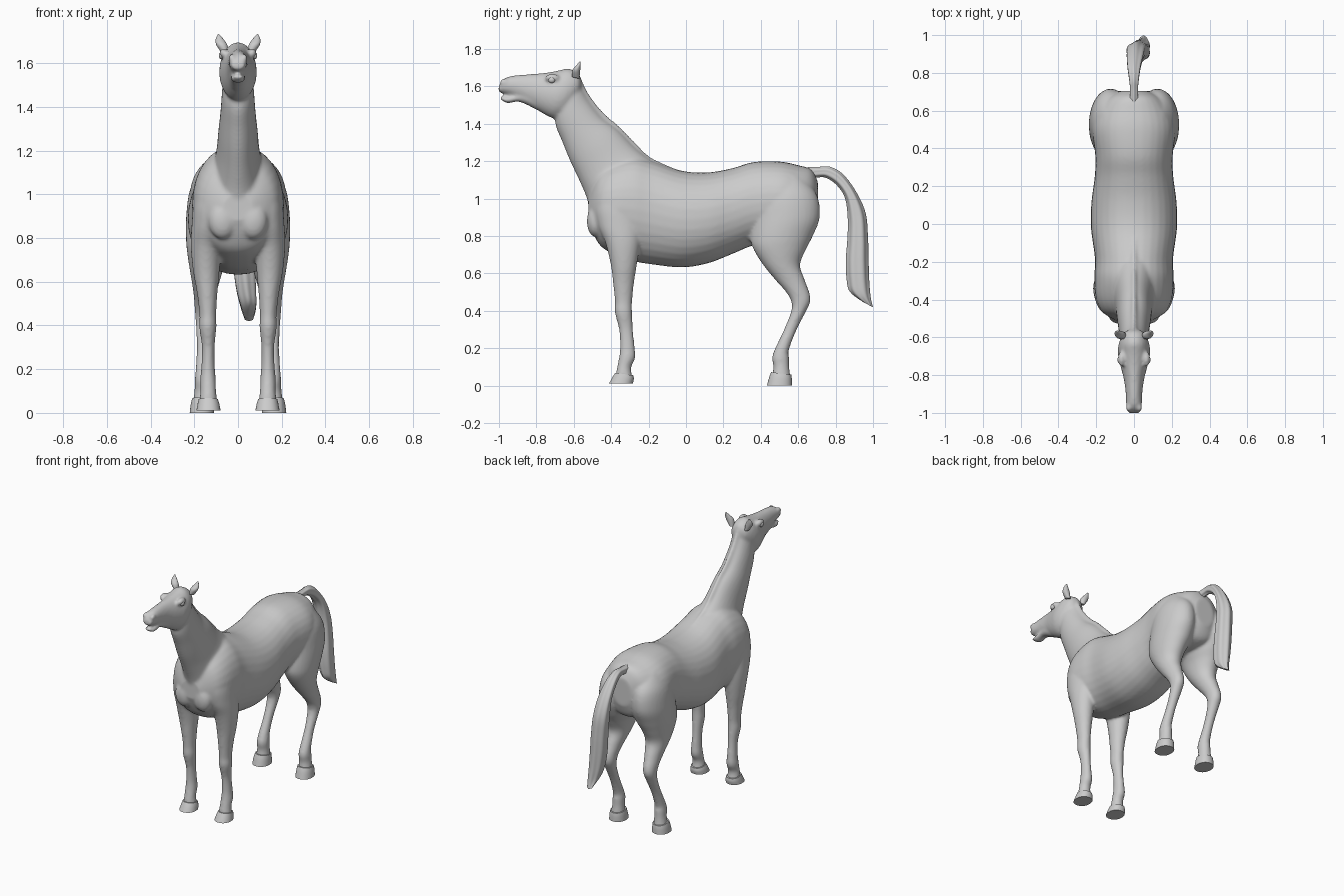
import bpy, bmesh
from math import sin, cos, pi, copysign
from mathutils import Vector, Matrix


def catmull(p0, p1, p2, p3, t):
    return [0.5 * (2*b + (c-a)*t + (2*a-5*b+4*c-d)*t*t + (3*b-a-3*c+d)*t**3)
            for a, b, c, d in zip(p0, p1, p2, p3)]


def loft(bm, secs, side=1, power=2.0, ripple=0.0, sub=5, n=32):
    """Closed skin through sections (y, z of one edge, y, z of other edge, half width, x)."""
    secs = [(list(s) + [0.0])[:6] for s in secs]
    last = len(secs) - 1
    stations = []
    for i in range(last):
        for k in range(sub):
            stations.append(catmull(secs[max(i-1, 0)], secs[i], secs[i+1],
                                    secs[min(i+2, last)], k / sub))
    stations.append(secs[last])
    rings = []
    for ay, az, by, bz, w, x in stations:
        ring = []
        for j in range(n):
            a = 2 * pi * j / n
            r = 1 + ripple * cos(6 * a)
            c = copysign(abs(cos(a)) ** (2 / power), cos(a)) * r
            s = copysign(abs(sin(a)) ** (2 / power), sin(a)) * r
            ring.append(bm.verts.new((side * (x + w * s),
                                      (ay+by)/2 + c*(by-ay)/2,
                                      (az+bz)/2 + c*(bz-az)/2)))
        rings.append(ring)
    faces = [bm.faces.new(rings[0]), bm.faces.new(rings[-1][::-1])]
    for r, q in zip(rings, rings[1:]):
        for j in range(n):
            faces.append(bm.faces.new((r[j], q[j], q[(j+1) % n], r[(j+1) % n])))
    bmesh.ops.recalc_face_normals(bm, faces=faces)


def finish(bm, name, angle=0.7):
    me = bpy.data.meshes.new(name)
    bm.to_mesh(me)
    bm.free()
    ob = bpy.data.objects.new(name, me)
    bpy.context.collection.objects.link(ob)
    bpy.ops.object.select_all(action='DESELECT')
    ob.select_set(True)
    bpy.context.view_layer.objects.active = ob
    bpy.ops.object.shade_smooth_by_angle(angle=angle)
    return ob


def ball(bm, loc, size):
    m = Matrix.Translation(Vector(loc)) @ Matrix.Diagonal((*size, 1))
    bmesh.ops.create_uvsphere(bm, u_segments=20, v_segments=12, radius=1, matrix=m)


# Sections: bottom edge to top edge for the trunk and head, front to back elsewhere
torso = [(-.522, .88, -.522, 1.0, .07), (-.49, .80, -.49, 1.10, .135),
         (-.45, .74, -.45, 1.16, .18), (-.38, .70, -.38, 1.20, .205),
         (-.28, .665, -.28, 1.225, .21), (-.18, .648, -.18, 1.20, .207),
         (-.02, .632, -.02, 1.148, .228), (.12, .655, .12, 1.14, .225),
         (.25, .705, .25, 1.163, .208), (.36, .75, .36, 1.195, .205),
         (.50, .78, .50, 1.198, .22), (.60, .79, .60, 1.178, .195),
         (.67, .82, .67, 1.155, .14), (.705, .90, .705, 1.09, .07)]
neck = [(-.50, .88, -.12, 1.165, .15), (-.53, 1.0, -.19, 1.21, .122),
        (-.572, 1.10, -.27, 1.275, .10), (-.622, 1.206, -.36, 1.367, .09),
        (-.66, 1.30, -.445, 1.435, .081), (-.695, 1.385, -.52, 1.53, .074),
        (-.70, 1.45, -.56, 1.605, .068), (-.69, 1.52, -.58, 1.655, .055)]
mane = [(-.14, 1.12, -.06, 1.16, .02), (-.26, 1.20, -.19, 1.222, .017),
        (-.34, 1.25, -.265, 1.293, .017), (-.43, 1.33, -.352, 1.383, .017),
        (-.50, 1.41, -.435, 1.455, .017), (-.57, 1.51, -.508, 1.542, .018),
        (-.60, 1.59, -.548, 1.615, .018), (-.61, 1.65, -.57, 1.665, .018)]
head = [(-1.003, 1.57, -1.0, 1.608, .028), (-.972, 1.56, -.962, 1.647, .041),
        (-.91, 1.54, -.90, 1.660, .043), (-.83, 1.498, -.82, 1.666, .053),
        (-.76, 1.452, -.74, 1.674, .072), (-.70, 1.428, -.68, 1.685, .085),
        (-.64, 1.45, -.63, 1.695, .081), (-.585, 1.53, -.58, 1.672, .06),
        (-.56, 1.56, -.56, 1.64, .03)]
lower_lip = [(-.995, 1.533, -.993, 1.546, .022), (-.955, 1.510, -.955, 1.545, .034),
             (-.89, 1.517, -.88, 1.56, .035), (-.80, 1.475, -.79, 1.58, .045)]
foreleg = [(-.40, 1.12, -.25, 1.12, .04, .12), (-.48, .98, -.25, .98, .075, .125),
           (-.47, .86, -.235, .86, .075, .137), (-.43, .76, -.245, .76, .07, .146),
           (-.402, .645, -.263, .645, .06, .145), (-.39, .55, -.278, .55, .047, .141),
           (-.38, .45, -.288, .45, .038, .138), (-.38, .39, -.288, .39, .039, .138),
           (-.358, .30, -.284, .30, .029, .136), (-.352, .21, -.275, .21, .031, .137),
           (-.358, .15, -.271, .15, .036, .137), (-.368, .10, -.293, .095, .036, .136),
           (-.377, .05, -.285, .04, .043, .136)]
hindleg = [(.42, 1.12, .62, 1.12, .06, .11), (.375, 1.02, .70, 1.02, .1, .12),
           (.36, .90, .715, .90, .112, .125), (.345, .80, .678, .80, .11, .128),
           (.358, .735, .64, .725, .092, .14), (.413, .645, .61, .645, .074, .145),
           (.478, .565, .635, .565, .056, .15), (.535, .50, .662, .49, .045, .154),
           (.562, .45, .664, .445, .041, .155), (.563, .40, .638, .39, .036, .156),
           (.524, .30, .588, .29, .03, .158), (.477, .20, .550, .19, .034, .16),
           (.46, .15, .551, .15, .038, .16), (.467, .10, .552, .10, .038, .161),
           (.46, .05, .56, .04, .045, .163)]

# Body: overlapping anatomy fused into one smooth skin
bm = bmesh.new()
loft(bm, torso, power=2.15)
for part in (neck, mane, head, lower_lip):
    loft(bm, part)
for s in (-1, 1):
    loft(bm, foreleg, s)
    loft(bm, hindleg, s)
    ball(bm, (s*.07, -.485, .88), (.065, .045, .085))       # chest muscle
    ball(bm, (s*.066, -.715, 1.645), (.02, .04, .022))      # brow
    ball(bm, (s*.028, -.972, 1.622), (.016, .024, .02))     # nostril rim
body = finish(bm, "body", 3.14)
rm = body.modifiers.new("fuse", 'REMESH')
rm.mode = 'VOXEL'
rm.voxel_size = 0.009
rm.use_smooth_shade = True
sm = body.modifiers.new("relax", 'SMOOTH')
sm.factor = 0.5
sm.iterations = 7

# Tail: one grooved, hanging lock
bm = bmesh.new()
loft(bm, [(.64, 1.10, .64, 1.165, .025), (.71, 1.115, .71, 1.168, .022),
          (.755, 1.11, .77, 1.168, .026), (.81, 1.07, .84, 1.127, .035),
          (.853, 1.0, .91, 1.032, .044, .005), (.868, .885, .958, .92, .05, .01),
          (.865, .77, .97, .79, .051, .02), (.858, .67, .973, .66, .051, .028),
          (.862, .57, .977, .55, .046, .038), (.88, .50, .985, .47, .036, .048),
          (.95, .445, .998, .42, .02, .05)], ripple=.06, n=48)
finish(bm, "tail", 1.2)

# Hooves
hooves = {"front_hoof": [(-.379, .068, -.281, .055, .044, .136),
                         (-.393, .045, -.279, .035, .05, .135),
                         (-.411, .012, -.284, .012, .055, .135)],
          "hind_hoof": [(.455, .072, .563, .058, .047, .163),
                        (.445, .045, .566, .035, .052, .164),
                        (.433, 0, .567, 0, .056, .165)]}
ear = [(-.61, 1.65, -.57, 1.64, .016, .058), (-.608, 1.685, -.566, 1.68, .025, .074),
       (-.588, 1.71, -.564, 1.708, .018, .084), (-.57, 1.732, -.563, 1.732, .003, .089)]
for s, label in ((-1, "right"), (1, "left")):
    for name, secs in hooves.items():
        bm = bmesh.new()
        loft(bm, secs, s, power=2.2)
        finish(bm, f"{label}_{name}")
    # Ears and eyes
    bm = bmesh.new()
    loft(bm, ear, s, n=20)
    finish(bm, f"{label}_ear", 1.2)
    bm = bmesh.new()
    ball(bm, (s*.076, -.718, 1.634), (.012, .018, .016))
    finish(bm, f"{label}_eye")
